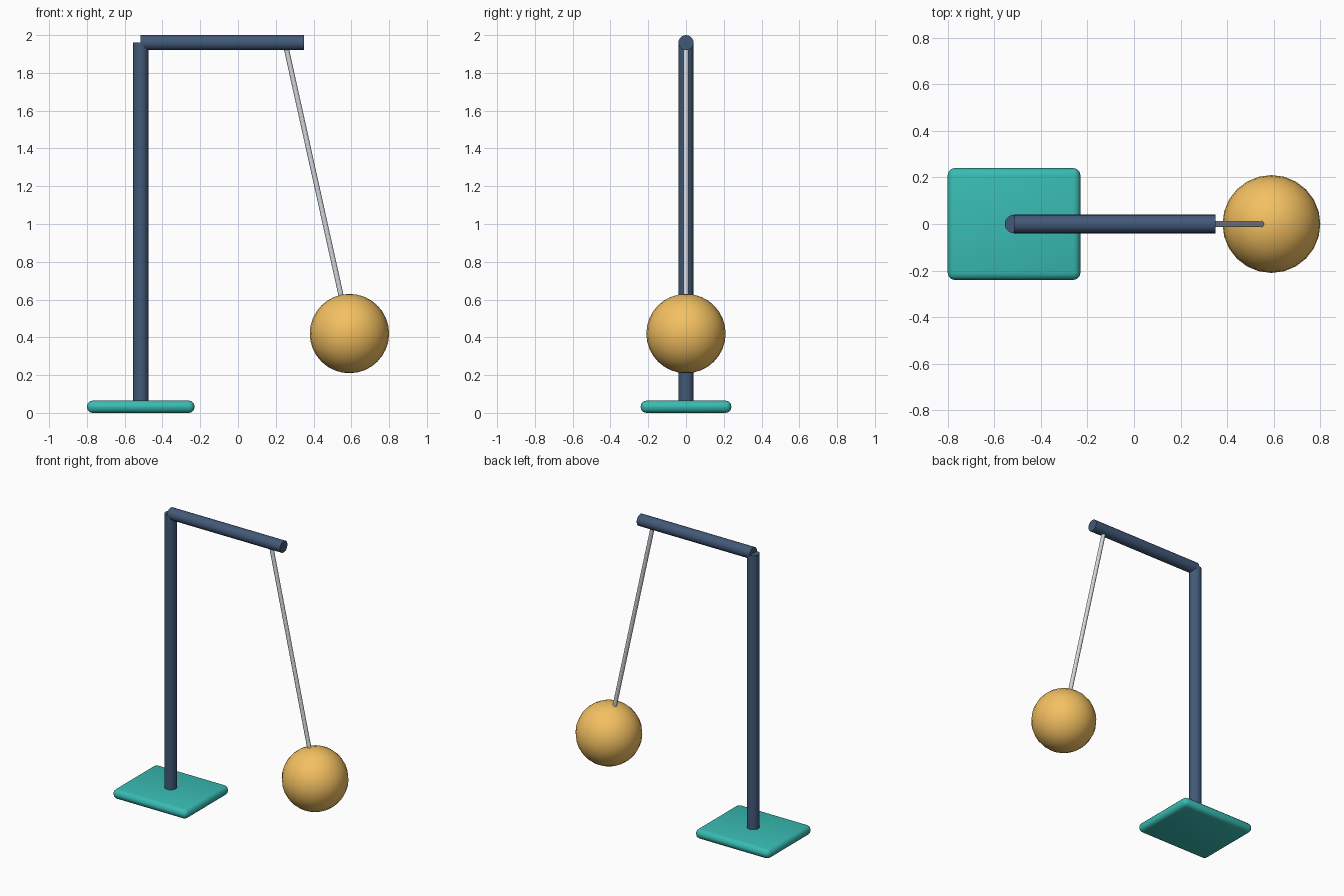
import bpy
import math
from mathutils import Vector

if "Cube" in bpy.data.objects:
    bpy.data.objects.remove(bpy.data.objects["Cube"])


def paint(obj, name, color):
    mat = bpy.data.materials.get(name) or bpy.data.materials.new(name)
    mat.diffuse_color = color
    mat.use_nodes = True
    mat.node_tree.nodes["Principled BSDF"].inputs["Base Color"].default_value = mat.diffuse_color
    obj.data.materials.append(mat)


def smooth(obj, angle=40):
    bpy.ops.object.select_all(action='DESELECT')
    obj.select_set(True)
    bpy.context.view_layer.objects.active = obj
    bpy.ops.object.shade_smooth_by_angle(angle=math.radians(angle))


def rod(name, start, end, radius, sides):
    a, b = Vector(start), Vector(end)
    axis = b - a
    bpy.ops.mesh.primitive_cylinder_add(
        vertices=sides, radius=radius, depth=axis.length, location=(a + b) / 2,
        rotation=axis.to_track_quat('Z', 'Y').to_euler())
    obj = bpy.context.object
    obj.name = name
    smooth(obj)
    return obj


NAVY = (0.055, 0.10, 0.19, 1)
TEAL = (0.04, 0.50, 0.45, 1)
STEEL = (0.65, 0.68, 0.72, 1)
GOLD = (0.90, 0.53, 0.12, 1)

POST_X = -0.515
ARM_Z = 1.96
BALL = (0.59, 0, 0.42)

# Base plate with rounded edges
bpy.ops.mesh.primitive_cube_add(size=1, location=(POST_X, 0, 0.0325))
base = bpy.context.object
base.name = "base"
base.scale = (0.57, 0.48, 0.065)
bpy.ops.object.transform_apply(location=False, rotation=False, scale=True)
bevel = base.modifiers.new("Bevel", 'BEVEL')
bevel.width = 0.03
bevel.segments = 3
bpy.ops.object.modifier_apply(modifier="Bevel")
smooth(base)
paint(base, "teal", TEAL)

# Upright post and horizontal arm
post = rod("post", (POST_X, 0, 0.03), (POST_X, 0, ARM_Z), 0.04, 20)
arm = rod("arm", (POST_X, 0, ARM_Z), (0.35, 0, ARM_Z), 0.04, 20)
paint(post, "navy", NAVY)
paint(arm, "navy", NAVY)

# Swinging rod hung under the arm
swing = rod("pendulum_rod", (0.249, 0, ARM_Z), BALL, 0.0135, 12)
paint(swing, "steel", STEEL)

# Ball at the end of the rod
bpy.ops.mesh.primitive_uv_sphere_add(segments=24, ring_count=16, radius=0.21, location=BALL)
ball = bpy.context.object
ball.name = "pendulum_ball"
smooth(ball)
paint(ball, "gold", GOLD)
